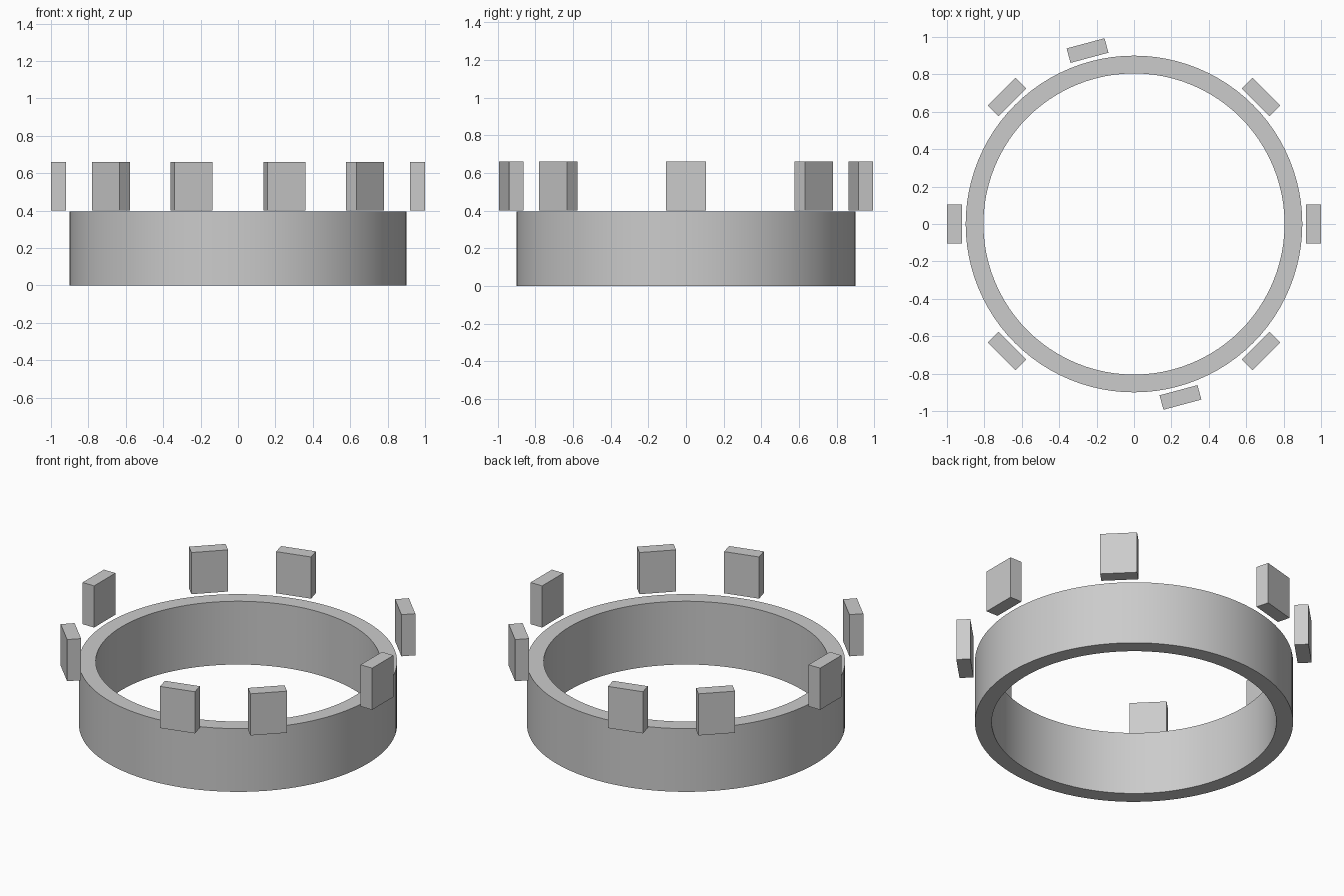
import bpy
import bmesh
from math import cos, sin, pi, radians

if "Cube" in bpy.data.objects:
    bpy.data.objects.remove(bpy.data.objects["Cube"], do_unlink=True)

GREY = (0.6, 0.6, 0.6, 1)
grey = bpy.data.materials.new("light grey")
grey.use_nodes = True
grey.diffuse_color = GREY
grey.node_tree.nodes["Principled BSDF"].inputs["Base Color"].default_value = GREY


def add_object(name, bm):
    mesh = bpy.data.meshes.new(name)
    bm.to_mesh(mesh)
    bm.free()
    mesh.materials.append(grey)
    obj = bpy.data.objects.new(name, mesh)
    bpy.context.collection.objects.link(obj)
    return obj


# Ring band: rectangular section swept around z
OUTER, INNER, HEIGHT, SEGMENTS = 0.9, 0.805, 0.395, 96
section = [(INNER, 0), (OUTER, 0), (OUTER, HEIGHT), (INNER, HEIGHT)]
bm = bmesh.new()
loops = []
for i in range(SEGMENTS):
    a = 2 * pi * i / SEGMENTS
    loops.append([bm.verts.new((r * cos(a), r * sin(a), z)) for r, z in section])
for i in range(SEGMENTS):
    here, there = loops[i], loops[(i + 1) % SEGMENTS]
    for j in range(4):
        k = (j + 1) % 4
        bm.faces.new((here[j], there[j], there[k], here[k]))
bmesh.ops.recalc_face_normals(bm, faces=bm.faces)
ring = add_object("ring_band", bm)
bpy.ops.object.select_all(action='DESELECT')
ring.select_set(True)
bpy.context.view_layer.objects.active = ring
bpy.ops.object.shade_smooth_by_angle(angle=radians(30))

# Upright blocks around the rim; two sit off the regular spacing
RADIUS = 0.96
for number, degrees in enumerate((0, 45, 105, 135, 180, 225, 285, 315), 1):
    bm = bmesh.new()
    bmesh.ops.create_cube(bm, size=1)
    bmesh.ops.scale(bm, vec=(0.08, 0.21, 0.26), verts=bm.verts)
    block = add_object(f"rim_block_{number}", bm)
    a = radians(degrees)
    block.location = (RADIUS * cos(a), RADIUS * sin(a), 0.53)
    block.rotation_euler.z = a
